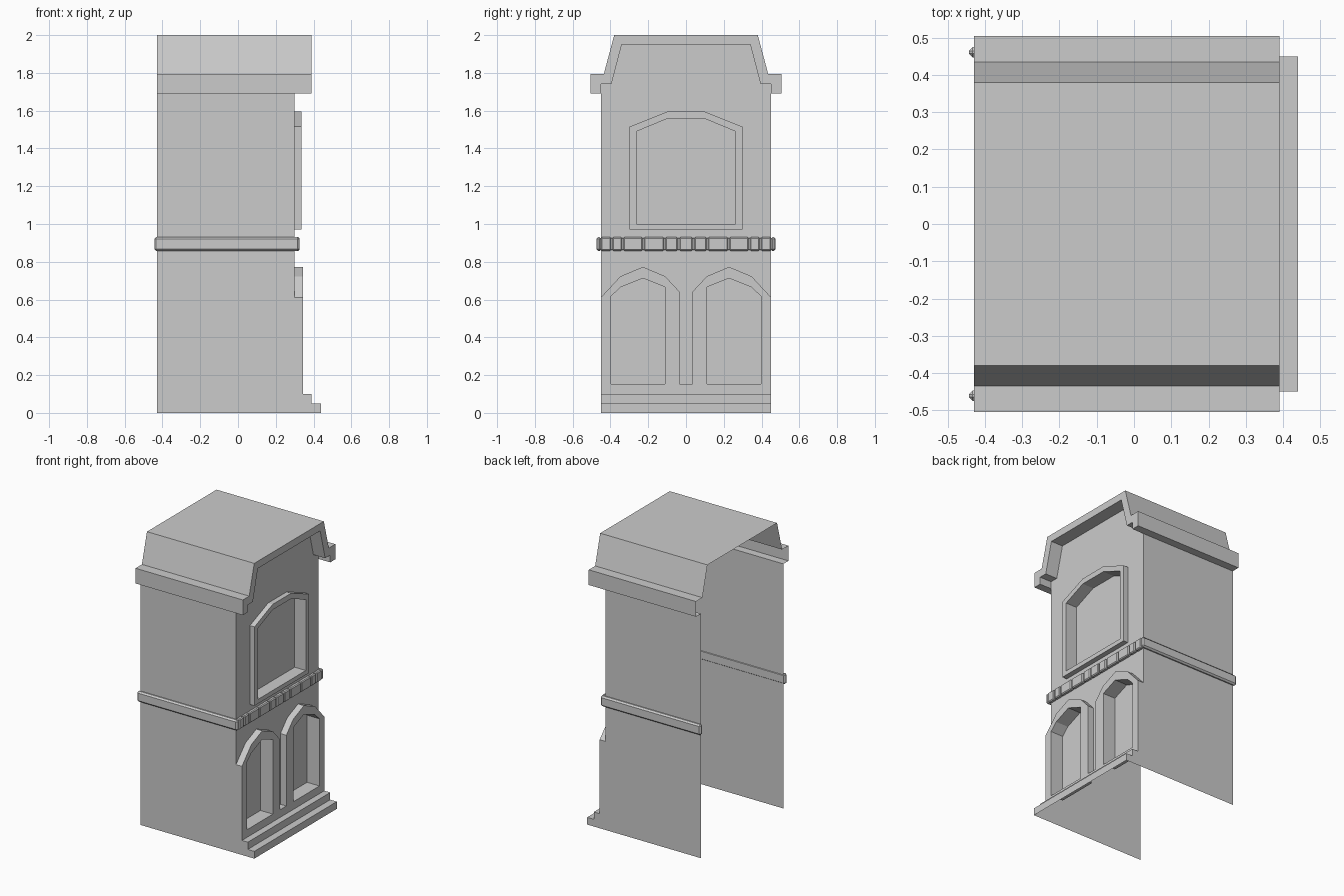
import bpy, bmesh
from mathutils import Vector

if "Cube" in bpy.data.objects:
    bpy.data.objects.remove(bpy.data.objects["Cube"])

BACK, WALL, PANE = -0.43, 0.30, 0.25
LOW, UP, EAVE = 0.345, 0.335, 0.39


def finish(bm, name, ref, sign=1):
    """Make normals consistent, pointing away from (sign 1) or towards (-1) ref."""
    bmesh.ops.recalc_face_normals(bm, faces=bm.faces)
    ref = Vector(ref)
    s = sum(f.calc_area() * f.normal.dot(f.calc_center_median() - ref) for f in bm.faces)
    if s * sign < 0:
        bmesh.ops.reverse_faces(bm, faces=bm.faces)
    me = bpy.data.meshes.new(name)
    bm.to_mesh(me)
    bm.free()
    ob = bpy.data.objects.new(name, me)
    bpy.context.collection.objects.link(ob)
    return ob


def panel(name, x, *loops):
    """Flat sheet at x from a (y, z) outline followed by hole outlines."""
    bm = bmesh.new()
    edges = []
    for loop in loops:
        vs = [bm.verts.new((x, y, z)) for y, z in loop]
        edges += [bm.edges.new((vs[i - 1], vs[i])) for i in range(len(vs))]
    bmesh.ops.triangle_fill(bm, use_beauty=True, use_dissolve=False,
                            edges=edges, normal=(1, 0, 0))
    return finish(bm, name, (-9, 0, 1))


def strip(name, path, x0, x1, closed=False, ref=(0, 0, 1), sign=1):
    """Sheet made by sweeping a (y, z) path from x0 to x1."""
    bm = bmesh.new()
    a = [bm.verts.new((x0, y, z)) for y, z in path]
    b = [bm.verts.new((x1, y, z)) for y, z in path]
    for i in range(0 if closed else 1, len(path)):
        bm.faces.new((a[i - 1], a[i], b[i], b[i - 1]))
    return finish(bm, name, ref, sign)


def flip(path):
    return [(-y, z) for y, z in reversed(path)]


def box(name, lo, hi, bevel):
    bm = bmesh.new()
    bmesh.ops.create_cube(bm, size=1)
    for v in bm.verts:
        v.co = [(l + h) / 2 + c * (h - l) for l, h, c in zip(lo, hi, v.co)]
    bmesh.ops.bevel(bm, geom=bm.edges[:], offset=bevel, segments=1,
                    affect='EDGES', profile=0.5)
    return finish(bm, name, [(l + h) / 2 for l, h in zip(lo, hi)])


# Outlines in (y, z)
roof_half = [(-0.45, 1.69), (-0.505, 1.69), (-0.505, 1.795), (-0.435, 1.795), (-0.38, 2.0)]
soffit_half = [(-0.45, 1.69), (-0.45, 1.74), (-0.395, 1.74), (-0.34, 1.95)]
roof = roof_half + flip(roof_half)
soffit = soffit_half + flip(soffit_half)
arch_half = [(-0.45, 0.612), (-0.347, 0.723), (-0.228, 0.773), (-0.11, 0.723),
             (-0.035, 0.642), (-0.035, 0.153)]
arches = arch_half + flip(arch_half)
door = [(-0.397, 0.153), (-0.397, 0.617), (-0.347, 0.665), (-0.228, 0.713),
        (-0.112, 0.667), (-0.112, 0.153)]
frame = [(-0.298, 0.97), (-0.298, 1.515), (-0.1, 1.595)]
frame += flip(frame)
glass = [(-0.262, 1.0), (-0.262, 1.49), (-0.1, 1.557)]
glass += flip(glass)

# Roof with cornice and overhanging front rim
strip("roof", roof, BACK, EAVE)
strip("roof_soffit", soffit, WALL, EAVE, sign=-1)
panel("roof_front_rim", EAVE, roof[1:-1] + list(reversed(soffit)))

# Facade wall
panel("facade", WALL, arches + list(reversed(soffit)), frame)

# Upper window
window_centre = (0.3, 0, 1.3)
strip("window_frame_outside", frame, WALL, UP, True, window_centre)
panel("window_frame_front", UP, frame, glass)
strip("window_reveal", glass, PANE, UP, True, window_centre, -1)
panel("window_pane", PANE, glass)

# Lower arched surround with two recesses
panel("arch_surround_front", LOW, [(-0.45, 0.1)] + arches + [(0.45, 0.1)], door, flip(door))
strip("arch_surround_edge", arches, WALL, LOW, ref=(0.3, 0, -5))
for side, loop in (("left", door), ("right", flip(door))):
    cy = -0.255 if side == "left" else 0.255
    strip(side + "_arch_reveal", loop, PANE, LOW, True, (0.3, cy, 0.42), -1)
    panel(side + "_arch_pane", PANE, loop)

# Stepped plinth
bm = bmesh.new()
steps = [(0.44, 0), (0.44, 0.05), (0.39, 0.05), (0.39, 0.1), (LOW, 0.1)]
rows = [[bm.verts.new((x, y, z)) for x, z in steps] for y in (-0.45, 0.45)]
for i in range(1, len(steps)):
    bm.faces.new((rows[0][i - 1], rows[0][i], rows[1][i], rows[1][i - 1]))
finish(bm, "plinth_steps", (0, 0, 0))

# Side walls, their stepped front ends, and the side bands
for side, s in (("left", -1), ("right", 1)):
    bm = bmesh.new()
    outline = [(BACK, 0)] + steps + [(LOW, 0.612), (WALL, 0.612), (WALL, 1.69), (BACK, 1.69)]
    bm.faces.new([bm.verts.new((x, s * 0.45, z)) for x, z in outline])
    finish(bm, side + "_wall", (0, 0, 1))
    y0, y1 = sorted((s * 0.447, s * 0.475))
    box(side + "_band", (-0.443, y0, 0.858), (0.325, y1, 0.93), 0.01)

# Front band split into blocks
cuts = [-0.455, -0.393, -0.335, -0.226, -0.112, -0.04]
cuts += [-c for c in reversed(cuts)]
for i in range(1, len(cuts)):
    box(f"band_block_{i}", (WALL - 0.002, cuts[i - 1] + 0.004, 0.858),
        (0.325, cuts[i] - 0.004, 0.93), 0.006)
box("band_core", (WALL - 0.002, -0.46, 0.863), (0.314, 0.46, 0.925), 0.003)
